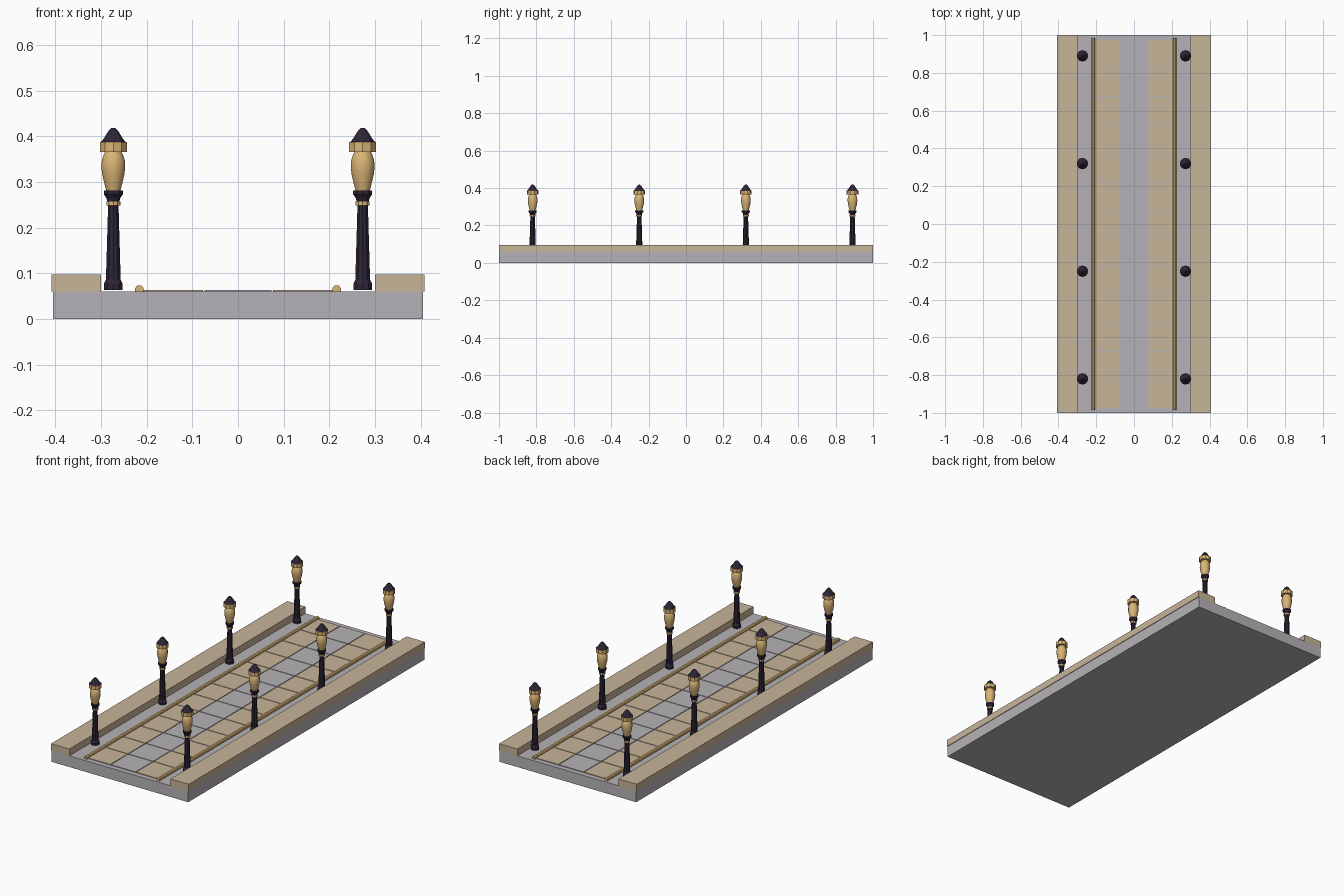
import bpy, bmesh, math

cube = bpy.data.objects.get("Cube")
if cube:
    bpy.data.objects.remove(cube)


def material(name, rgb):
    m = bpy.data.materials.new(name)
    m.use_nodes = True
    m.diffuse_color = (*rgb, 1)
    m.node_tree.nodes["Principled BSDF"].inputs["Base Color"].default_value = (*rgb, 1)
    return m


stone = material("grey stone", (0.47, 0.45, 0.48))
sand = material("sandstone", (0.57, 0.46, 0.32))
gold = material("warm gold", (0.70, 0.46, 0.18))
iron = material("dark iron", (0.027, 0.018, 0.038))


def place(name, mesh, location=(0, 0, 0)):
    obj = bpy.data.objects.new(name, mesh)
    obj.location = location
    bpy.context.collection.objects.link(obj)
    return obj


def add_box(bm, x0, x1, y0, y1, z0, z1):
    verts = bmesh.ops.create_cube(bm, size=1)["verts"]
    for v in verts:
        v.co.x = x1 if v.co.x > 0 else x0
        v.co.y = y1 if v.co.y > 0 else y0
        v.co.z = z1 if v.co.z > 0 else z0


def to_mesh(bm, name, mat):
    bmesh.ops.recalc_face_normals(bm, faces=bm.faces[:])
    mesh = bpy.data.meshes.new(name)
    bm.to_mesh(mesh)
    bm.free()
    mesh.materials.append(mat)
    return mesh


def box(name, mat, *bounds):
    bm = bmesh.new()
    add_box(bm, *bounds)
    return place(name, to_mesh(bm, name, mat))


def lathe(name, mat, profile, sides, smooth=False):
    """Closed solid of revolution from (radius, height) pairs."""
    bm = bmesh.new()
    rings = []
    for r, z in profile:
        angles = [math.tau * (i + 0.5) / sides for i in range(sides)]
        rings.append([bm.verts.new((r * math.cos(a), r * math.sin(a), z)) for a in angles])
    for low, high in zip(rings, rings[1:]):
        for i in range(sides):
            j = (i + 1) % sides
            bm.faces.new((low[i], low[j], high[j], high[i])).smooth = smooth
    bm.faces.new(rings[0])
    bm.faces.new(rings[-1])
    return to_mesh(bm, name, mat)


def prism(name, mat, section, y):
    """Extrude an (x, z) outline along the walkway."""
    bm = bmesh.new()
    ends = [[bm.verts.new((px, s * y, pz)) for px, pz in section] for s in (-1, 1)]
    n = len(section)
    for i in range(n):
        j = (i + 1) % n
        bm.faces.new((ends[0][i], ends[0][j], ends[1][j], ends[1][i]))
    for end in ends:
        bm.faces.new(end)
    return to_mesh(bm, name, mat)


# Slab
SLAB = 0.06
box("base_slab", stone, -0.405, 0.405, -1, 1, 0, SLAB)

# Raised curbs
for side, x0, x1 in (("left", 0.30, 0.408), ("right", -0.408, -0.30)):
    box(side + "_curb", sand, x0, x1, -1, 1, SLAB, 0.097)

# Paving tiles in three columns
TILE, GAP, ROWS = 0.15, 0.002, 13
for name, mat, column in (("right_tiles", sand, -1), ("middle_tiles", stone, 0), ("left_tiles", sand, 1)):
    bm = bmesh.new()
    for row in range(ROWS):
        x = column * TILE
        y = (row - (ROWS - 1) / 2) * TILE
        h = TILE / 2 - GAP
        add_box(bm, x - h, x + h, y - h, y + h, SLAB, 0.0635)
    place(name, to_mesh(bm, name, mat))

# Gold edging rails
rail = prism("rail", gold, [(-0.009, SLAB), (0.009, SLAB), (0.009, 0.068),
                            (0.005, 0.073), (-0.005, 0.073), (-0.009, 0.068)], 0.985)
for side, s in (("left", 1), ("right", -1)):
    place(side + "_rail", rail, (s * 0.216, 0, 0))

# Street lamp parts, shared by every lamp
lamp_parts = [
    lathe("lamp_post", iron, [(0.021, 0.063), (0.021, 0.078), (0.017, 0.086),
                              (0.012, 0.249)], 10),
    lathe("lamp_ring", gold, [(0.016, 0.248), (0.016, 0.257)], 10),
    lathe("lamp_cup", iron, [(0.014, 0.257), (0.016, 0.265), (0.022, 0.273),
                             (0.022, 0.281)], 10),
    lathe("lamp_globe", gold, [(0.016, 0.281), (0.020, 0.295), (0.025, 0.316), (0.027, 0.332),
                               (0.026, 0.347), (0.022, 0.360), (0.017, 0.368)], 12, True),
    lathe("lamp_collar", gold, [(0.031, 0.366), (0.031, 0.387)], 10),
    lathe("lamp_cap", iron, [(0.029, 0.387), (0.022, 0.395), (0.011, 0.412),
                             (0.005, 0.418)], 10),
]

# Two rows of four lamps
for side, x in (("left", 0.273), ("right", -0.273)):
    for i in range(4):
        for mesh in lamp_parts:
            place(f"{side}_{mesh.name}_{i + 1}", mesh, (x, -0.82 + i * 0.57, 0))
